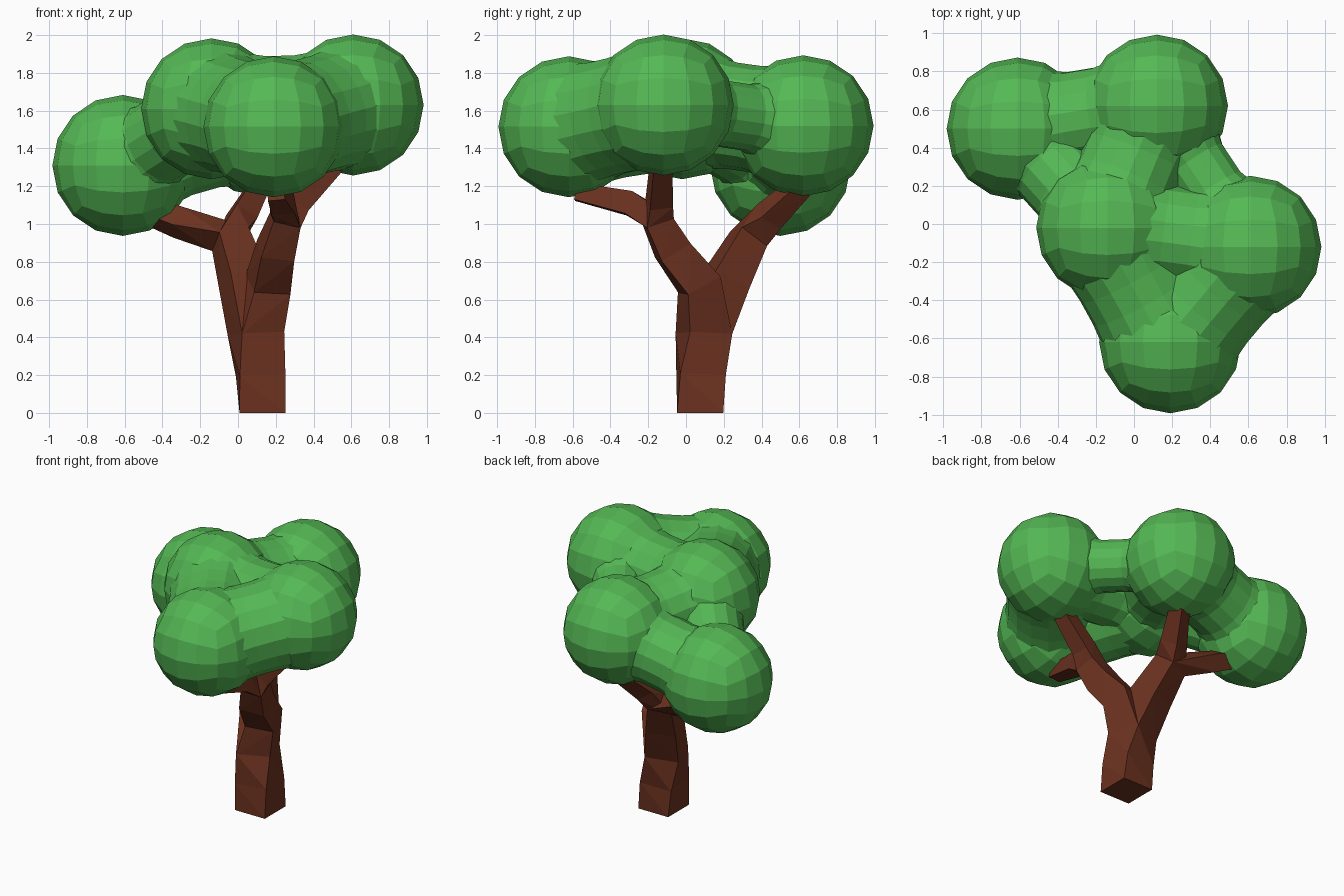
import bpy, bmesh, math
from mathutils import Vector, Quaternion

if "Cube" in bpy.data.objects:
    bpy.data.objects.remove(bpy.data.objects["Cube"])


def material(name, color):
    m = bpy.data.materials.new(name)
    m.diffuse_color = (*color, 1)
    m.use_nodes = True
    m.node_tree.nodes["Principled BSDF"].inputs["Base Color"].default_value = m.diffuse_color
    return m


def finish(bm, name, mat):
    bmesh.ops.recalc_face_normals(bm, faces=bm.faces[:])
    me = bpy.data.meshes.new(name)
    bm.to_mesh(me)
    bm.free()
    me.materials.append(mat)
    ob = bpy.data.objects.new(name, me)
    bpy.context.collection.objects.link(ob)
    return ob


bark = material("bark", (0.15, 0.032, 0.014))
leaf = material("leaf", (0.09, 0.48, 0.09))

# Skeleton of trunk and branches: position, half width, twist, growth direction
nodes = {
    "base":  ((0.13, 0.075, 0.00), 0.122, 0, (0, 0, 1)),
    "low":   ((0.12, 0.08, 0.20), 0.121, 5, (-0.05, 0.02, 1)),
    "mid":   ((0.095, 0.095, 0.42), 0.118, 19, (-0.05, 0.03, 1)),
    "back1": ((0.03, 0.21, 0.70), 0.105, 20, (-0.25, 0.45, 1)),
    "back2": ((-0.04, 0.33, 0.92), 0.085, 20, (-0.35, 0.5, 0.8)),
    "left1": ((-0.32, 0.43, 1.01), 0.062, 20, (-1, 0.3, 0.35)),
    "left2": ((-0.58, 0.50, 1.11), 0.05, 20, (-1, 0.25, 0.4)),
    "rear1": ((0.02, 0.44, 1.04), 0.066, 20, (0.4, 0.7, 0.8)),
    "rear2": ((0.11, 0.61, 1.20), 0.05, 20, (0.4, 0.75, 0.8)),
    "fore1": ((0.16, 0.07, 0.68), 0.1, 15, (0.2, -0.5, 1)),
    "fore2": ((0.20, -0.07, 0.86), 0.09, 10, (0.25, -0.6, 1)),
    "fore3": ((0.25, -0.15, 1.02), 0.075, 10, (0.3, -0.3, 1)),
    "right1": ((0.32, -0.14, 1.12), 0.062, 10, (0.7, 0, 0.8)),
    "right2": ((0.52, -0.13, 1.33), 0.05, 10, (0.7, 0, 0.8)),
    "front1": ((0.235, -0.30, 1.11), 0.062, 0, (-0.1, -1, 0.3)),
    "front2": ((0.20, -0.58, 1.17), 0.045, 0, (-0.1, -1, 0.2)),
}


def ring(key):
    p, h, twist, d = nodes[key]
    z = Vector((0, 0, 1))
    q = z.rotation_difference(Vector(d)) @ Quaternion(z, math.radians(twist))
    return [Vector(p) + q @ Vector((sx * h, sy * h, 0))
            for sx, sy in ((-1, -1), (1, -1), (1, 1), (-1, 1))]


def limb(name, keys):
    bm = bmesh.new()
    for a, b in zip(keys, keys[1:]):
        verts = [bm.verts.new(c) for c in ring(a) + ring(b)]
        res = bmesh.ops.convex_hull(bm, input=verts)
        loose = [v for v in res["geom_interior"]
                 if isinstance(v, bmesh.types.BMVert)]
        if loose:
            bmesh.ops.delete(bm, geom=loose, context='VERTS')
    finish(bm, name, bark)


limb("trunk", ["base", "low", "mid"])
limb("back_limb", ["mid", "back1", "back2"])
limb("left_branch", ["back2", "left1", "left2"])
limb("rear_branch", ["back2", "rear1", "rear2"])
limb("front_limb", ["mid", "fore1", "fore2", "fore3"])
limb("right_branch", ["fore3", "right1", "right2"])
limb("front_branch", ["fore3", "front1", "front2"])

# Foliage balls
R = 0.373
balls = {
    "left": (-0.61, 0.50, 1.31),
    "front": (0.19, -0.62, 1.515),
    "right": (0.61, -0.12, 1.63),
    "back": (0.12, 0.62, 1.52),
    "middle": (-0.14, -0.02, 1.61),
}


def ball(name, centre):
    bm = bmesh.new()
    bmesh.ops.create_cube(bm, size=2)
    bmesh.ops.subdivide_edges(bm, edges=bm.edges[:], cuts=3, use_grid_fill=True)
    for v in bm.verts:
        w = Vector([math.tan(c * math.pi / 4) for c in v.co])
        v.co = w.normalized() * R + Vector(centre)
    finish(bm, name + "_foliage", leaf)


for name, centre in balls.items():
    ball(name, centre)


# Waisted bridges that blend neighbouring foliage balls
def bridge(a, b, waist, sides=16):
    pa, pb = Vector(balls[a]), Vector(balls[b])
    q = Vector((0, 0, 1)).rotation_difference(pb - pa)
    bm = bmesh.new()
    rings = []
    for t in (0, 0.2, 0.4, 0.6, 0.8, 1):
        r = waist + (R - 0.025 - waist) * (2 * t - 1) ** 2
        rings.append([bm.verts.new(pa.lerp(pb, t) + q @ Vector(
            (r * math.cos(k * math.tau / sides), r * math.sin(k * math.tau / sides), 0)))
            for k in range(sides)])
    for r0, r1 in zip(rings, rings[1:]):
        for k in range(sides):
            n = (k + 1) % sides
            bm.faces.new((r0[k], r0[n], r1[n], r1[k]))
    bm.faces.new(rings[0][::-1])
    bm.faces.new(rings[-1])
    finish(bm, f"{a}_{b}_foliage_bridge", leaf)


for a, b, waist in (("front", "right", 0.31), ("front", "middle", 0.31),
                    ("middle", "back", 0.28), ("middle", "right", 0.27),
                    ("left", "back", 0.25), ("left", "middle", 0.22),
                    ("back", "right", 0.17)):
    bridge(a, b, waist)
